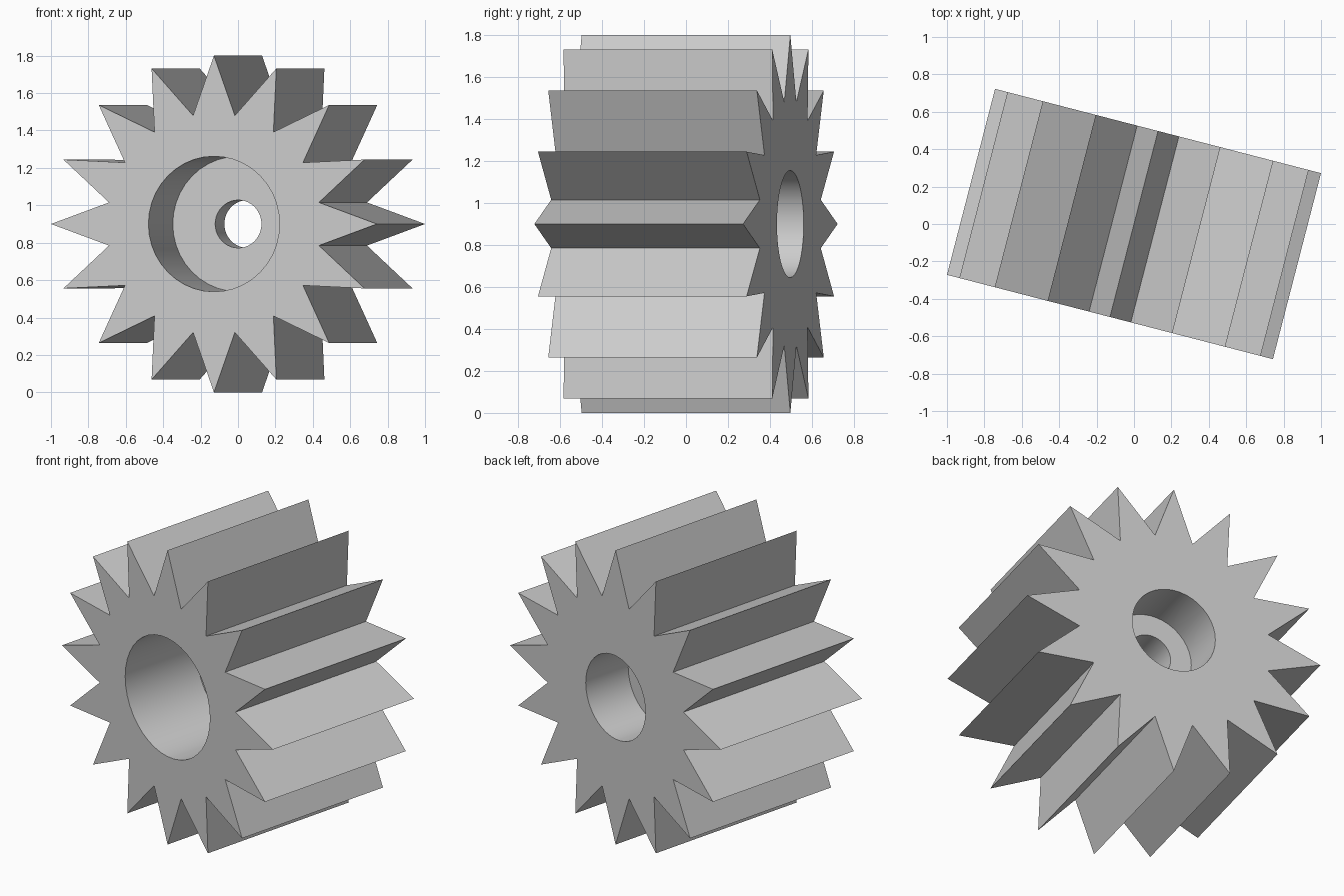
import bpy
import bmesh
from math import pi, sin, cos, radians

cube = bpy.data.objects.get("Cube")
if cube:
    bpy.data.objects.remove(cube, do_unlink=True)

TEETH = 16
TIP, ROOT = 0.90, 0.591
HALF = 0.5135
BORE_SIDES = 40

steel = bpy.data.materials.new("light_grey")
steel.use_nodes = True
colour = (0.6, 0.6, 0.6, 1)
steel.diffuse_color = colour
steel.node_tree.nodes["Principled BSDF"].inputs["Base Color"].default_value = colour

bm = bmesh.new()


def ring(y, radii, count):
    """Closed ring of vertices round the y axis, cycling through the radii."""
    verts = []
    for i in range(count):
        a = 2 * pi * i / count
        r = radii[i % len(radii)]
        verts.append(bm.verts.new((r * cos(a), y, r * sin(a))))
    return verts


def wall(a, b):
    """Quads joining two rings of equal count."""
    n = len(a)
    for i in range(n):
        j = (i + 1) % n
        bm.faces.new((a[i], a[j], b[j], b[i]))


def cap(outer, inner):
    """Flat end face between the toothed outline and the bore."""
    edges = [bm.edges.get((loop[i - 1], loop[i]))
             for loop in (outer, inner) for i in range(len(loop))]
    bmesh.ops.triangle_fill(bm, edges=edges, use_beauty=True)


# Toothed outside
front = ring(-HALF, (TIP, ROOT), TEETH * 2)
back = ring(HALF, (TIP, ROOT), TEETH * 2)
wall(front, back)

# Stepped bore: wide front recess, narrow through hole, medium back recess
front_floor, back_floor = -HALF + 0.52, HALF - 0.31
steps = [(-HALF, 0.362), (front_floor, 0.362), (front_floor, 0.128),
         (back_floor, 0.128), (back_floor, 0.255), (HALF, 0.255)]
bore = [ring(y, (r,), BORE_SIDES) for y, r in steps]
for a, b in zip(bore, bore[1:]):
    wall(a, b)

# End faces
cap(front, bore[0])
cap(back, bore[-1])
bmesh.ops.recalc_face_normals(bm, faces=bm.faces)

mesh = bpy.data.meshes.new("gear")
bm.to_mesh(mesh)
bm.free()
mesh.materials.append(steel)
gear = bpy.data.objects.new("gear", mesh)
bpy.context.collection.objects.link(gear)
gear.location.z = TIP
gear.rotation_euler.z = radians(-14.5)

# Smooth bore walls, crisp teeth
bpy.ops.object.select_all(action='DESELECT')
gear.select_set(True)
bpy.context.view_layer.objects.active = gear
bpy.ops.object.shade_smooth_by_angle(angle=radians(25))
